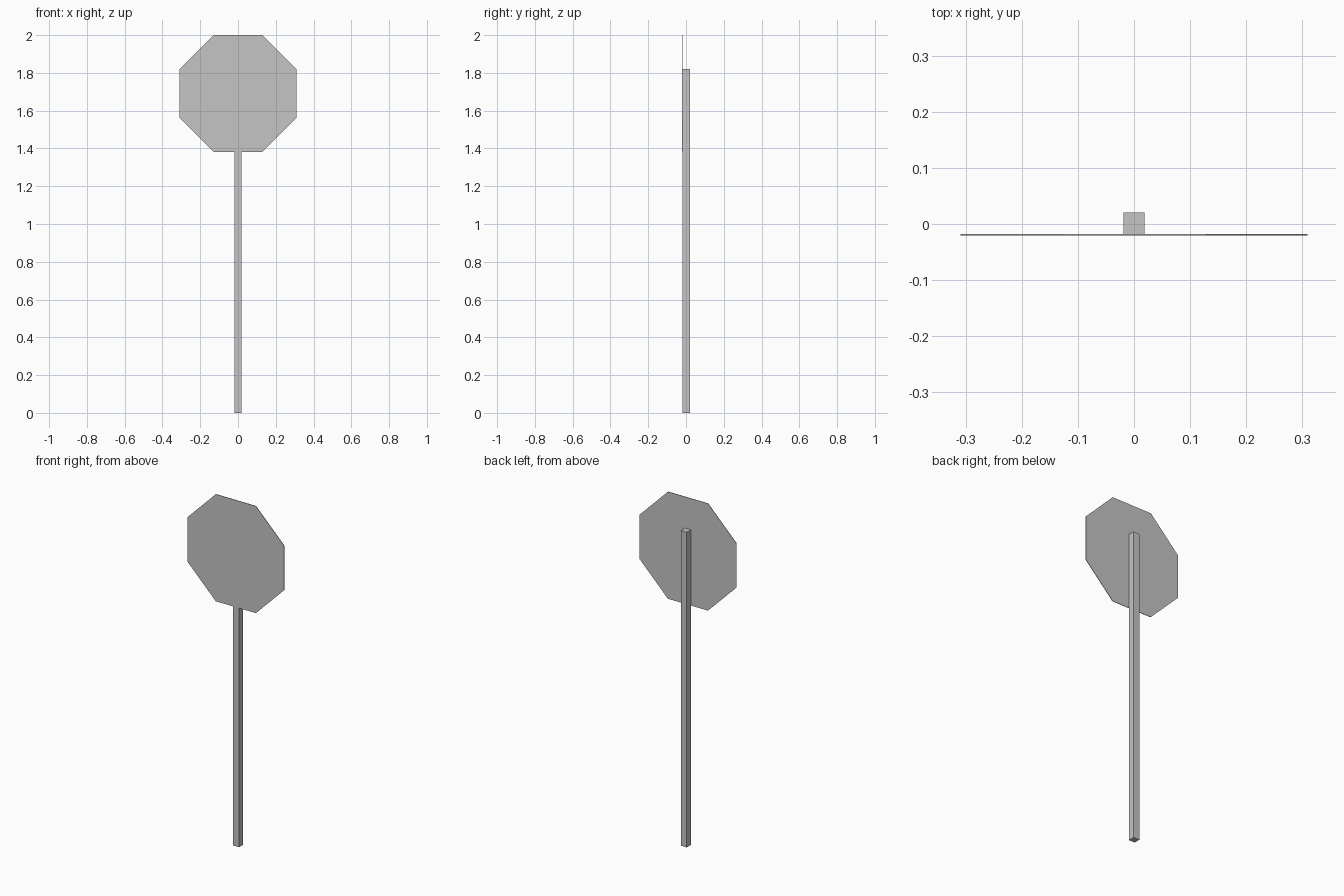
import bpy
import math

cube = bpy.data.objects.get("Cube")
if cube:
    bpy.data.objects.remove(cube, do_unlink=True)

# Single flat light grey
GREY = (0.56, 0.56, 0.56, 1.0)
grey = bpy.data.materials.new("light_grey_metal")
grey.use_nodes = True
grey.diffuse_color = GREY
grey.node_tree.nodes["Principled BSDF"].inputs["Base Color"].default_value = GREY

POST_WIDTH = 0.038
POST_HEIGHT = 1.82
PLATE_THICKNESS = 0.003
PLATE_APOTHEM = 0.309
FRONT = -(POST_WIDTH + PLATE_THICKNESS) / 2


def finish(name):
    obj = bpy.context.object
    obj.name = obj.data.name = name
    bpy.ops.object.transform_apply(location=False, rotation=True, scale=True)
    obj.data.materials.append(grey)


# Square post behind the plate
bpy.ops.mesh.primitive_cube_add(
    size=1, location=(0, PLATE_THICKNESS / 2, POST_HEIGHT / 2))
bpy.context.object.scale = (POST_WIDTH, POST_WIDTH, POST_HEIGHT)
finish("post")

# Octagonal plate, flat side up, fixed to the post's front
bpy.ops.mesh.primitive_cylinder_add(
    vertices=8, radius=PLATE_APOTHEM / math.cos(math.pi / 8),
    depth=PLATE_THICKNESS,
    location=(0, FRONT + PLATE_THICKNESS / 2, 2 - PLATE_APOTHEM))
bpy.context.object.rotation_euler = (math.pi / 2, math.pi / 8, 0)
finish("sign_plate")
